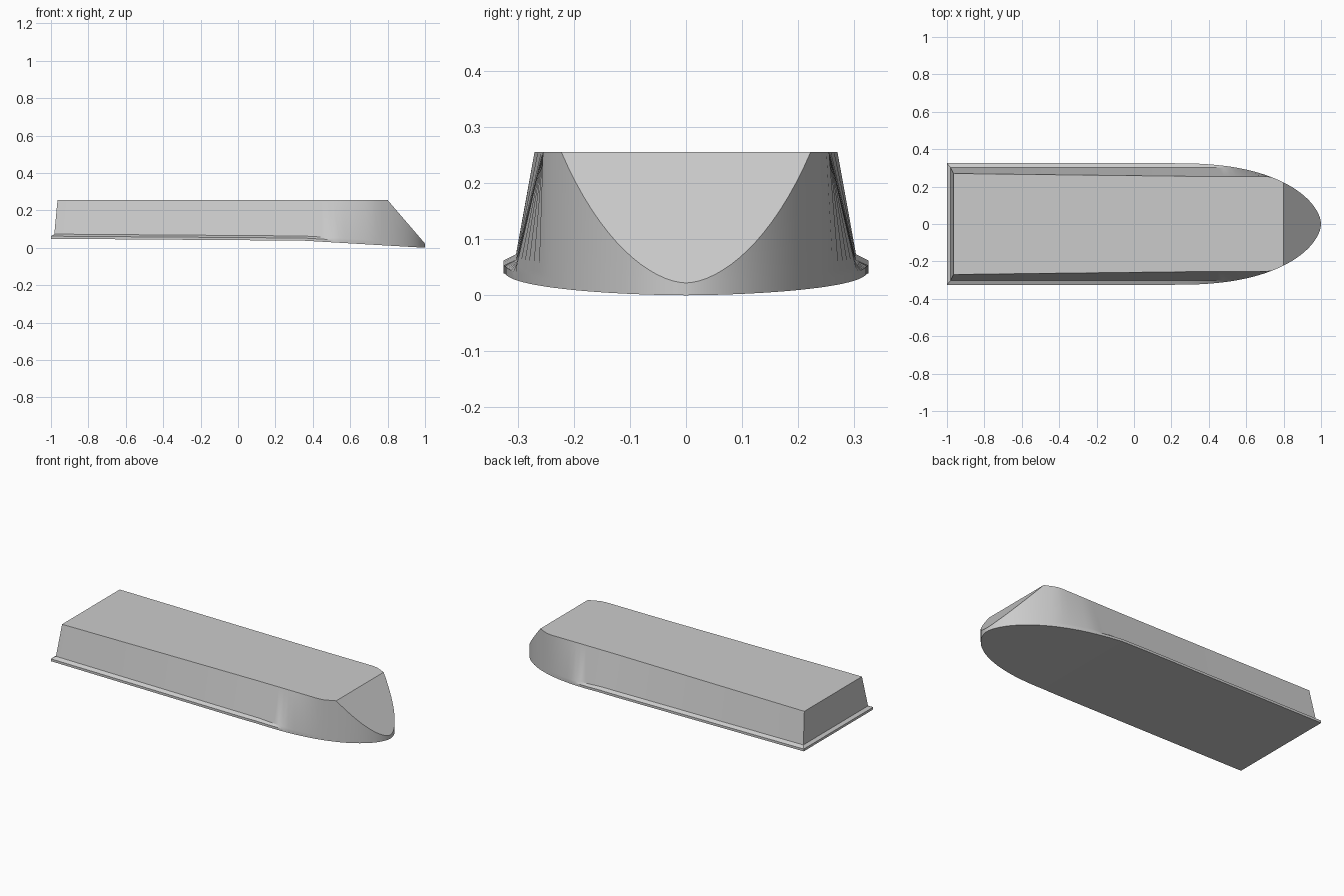
import bpy
import bmesh
import math

cube = bpy.data.objects.get("Cube")
if cube:
    bpy.data.objects.remove(cube, do_unlink=True)

grey = bpy.data.materials.new("light_grey")
grey.use_nodes = True
grey.diffuse_color = (0.6, 0.6, 0.6, 1)
grey.node_tree.nodes["Principled BSDF"].inputs["Base Color"].default_value = (0.6, 0.6, 0.6, 1)

TOP, BOW_TOP, SLOPE_X, FOLD_X = 0.255, 0.022, 0.8, 0.35


def half_width(x):
    """Plan outline: straight sides that curve in to a pointed bow."""
    t = min(max((x - 0.2) / 0.8, 0), 1)
    return 0.325 * (1 - t ** 2.5) ** 0.57


def bottom_z(x):
    if x < FOLD_X:
        return 0.048 - 0.01 * (x + 1) / (FOLD_X + 1)
    return 0.038 * (1 - x) / (1 - FOLD_X)


def section(x):
    """Closed cross-section: base, rim, wall foot and wall top on both sides."""
    w, zb = half_width(x), bottom_z(x)
    roof_w = 0.27 - 0.015 * min((x + 1) / 1.3, 1)
    z_top = TOP - max(0, x - SLOPE_X) / (1 - SLOPE_X) * (TOP - BOW_TOP)
    rim = min(0.014, z_top - zb)
    foot = min(0.025, z_top - zb)
    half = [(w, zb), (w, zb + rim), (min(0.303, w), zb + foot), (min(roof_w, w), z_top)]
    # The stern leans forward above its rim
    inset = (0, 0, 0.018, 0.035) if x == -1 else (0, 0, 0, 0)
    side = [(x + d, y, z) for d, (y, z) in zip(inset, half)]
    return side + [(px, -y, z) for px, y, z in reversed(side)]


# Stations along the length, closer together towards the bow
stations = [-1, -0.5, 0, 0.2, 0.3, FOLD_X]
stations += [FOLD_X + (SLOPE_X - FOLD_X) * i / 14 for i in range(1, 15)]
stations += [1 - (1 - SLOPE_X) * (1 - i / 16) ** 2 for i in range(1, 17)]

# Hull loft
bm = bmesh.new()
rings = [[bm.verts.new(p) for p in section(x)] for x in stations]
for a, b in zip(rings, rings[1:]):
    for k in range(8):
        n = (k + 1) % 8
        bm.faces.new((a[k], a[n], b[n], b[k]))

# Stern closure, including the rim ledge
for k in range(3):
    r = rings[0]
    bm.faces.new((r[k], r[k + 1], r[6 - k], r[7 - k]))

bmesh.ops.remove_doubles(bm, verts=bm.verts, dist=0.0002)
bmesh.ops.dissolve_degenerate(bm, edges=bm.edges, dist=0.0002)
bmesh.ops.recalc_face_normals(bm, faces=bm.faces)
mesh = bpy.data.meshes.new("hull")
bm.to_mesh(mesh)
bm.free()
mesh.materials.append(grey)

hull = bpy.data.objects.new("hull", mesh)
bpy.context.collection.objects.link(hull)
bpy.context.view_layer.objects.active = hull
hull.select_set(True)
bpy.ops.object.shade_smooth_by_angle(angle=math.radians(20))
